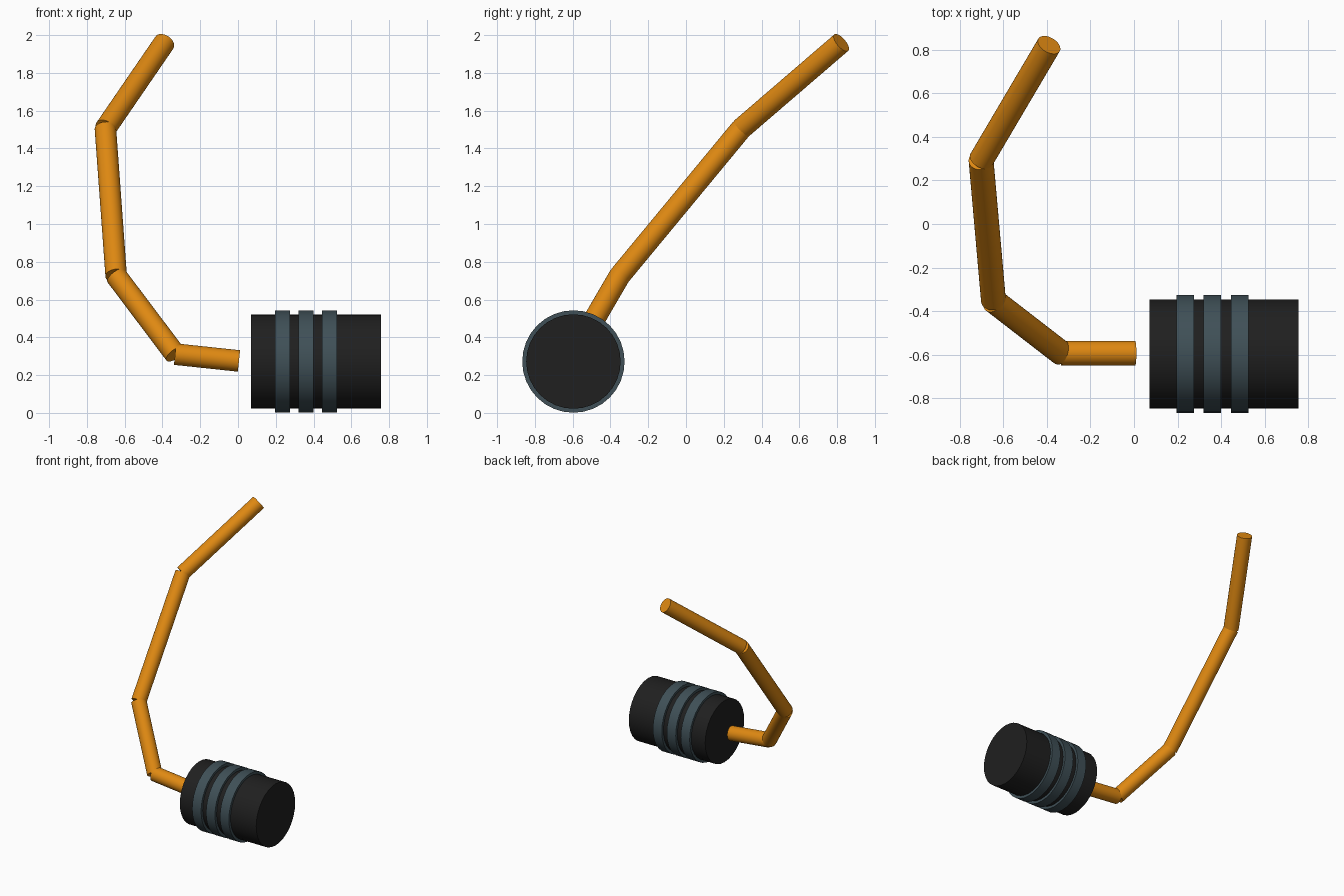
import bpy
from mathutils import Vector

if "Cube" in bpy.data.objects:
    bpy.data.objects.remove(bpy.data.objects["Cube"])


def material(name, rgb):
    m = bpy.data.materials.new(name)
    m.diffuse_color = (*rgb, 1)
    m.use_nodes = True
    m.node_tree.nodes["Principled BSDF"].inputs["Base Color"].default_value = m.diffuse_color
    return m


ORANGE = material("orange", (0.74, 0.25, 0.006))
BLACK = material("black", (0.014, 0.014, 0.014))
SLATE = material("slate grey", (0.05, 0.08, 0.095))


def rod(name, start, end, radius, mat):
    """Capped cylinder between two points."""
    a, b = Vector(start), Vector(end)
    bpy.ops.mesh.primitive_cylinder_add(
        vertices=32, radius=radius, depth=(b - a).length, location=(a + b) / 2,
        rotation=(b - a).to_track_quat('Z', 'Y').to_euler())
    ob = bpy.context.object
    ob.name = name
    ob.data.materials.append(mat)
    bpy.ops.object.shade_smooth_by_angle()
    return ob


# Bent handle made of straight rods
path = [(0.005, -0.593, 0.275), (-0.333, -0.593, 0.311), (-0.645, -0.352, 0.725),
        (-0.702, 0.293, 1.505), (-0.39, 0.822, 1.96)]
for i, (a, b) in enumerate(zip(path, path[1:])):
    rod(f"handle_rod_{i + 1}", a, b, 0.057, ORANGE)

# Roller drum
Y, Z = -0.596, 0.272
rod("drum", (0.07, Y, Z), (0.756, Y, Z), 0.25, BLACK)

# Raised bands around the drum
for i, x in enumerate((0.195, 0.32, 0.445)):
    rod(f"band_{i + 1}", (x, Y, Z), (x + 0.08, Y, Z), 0.271, SLATE)
